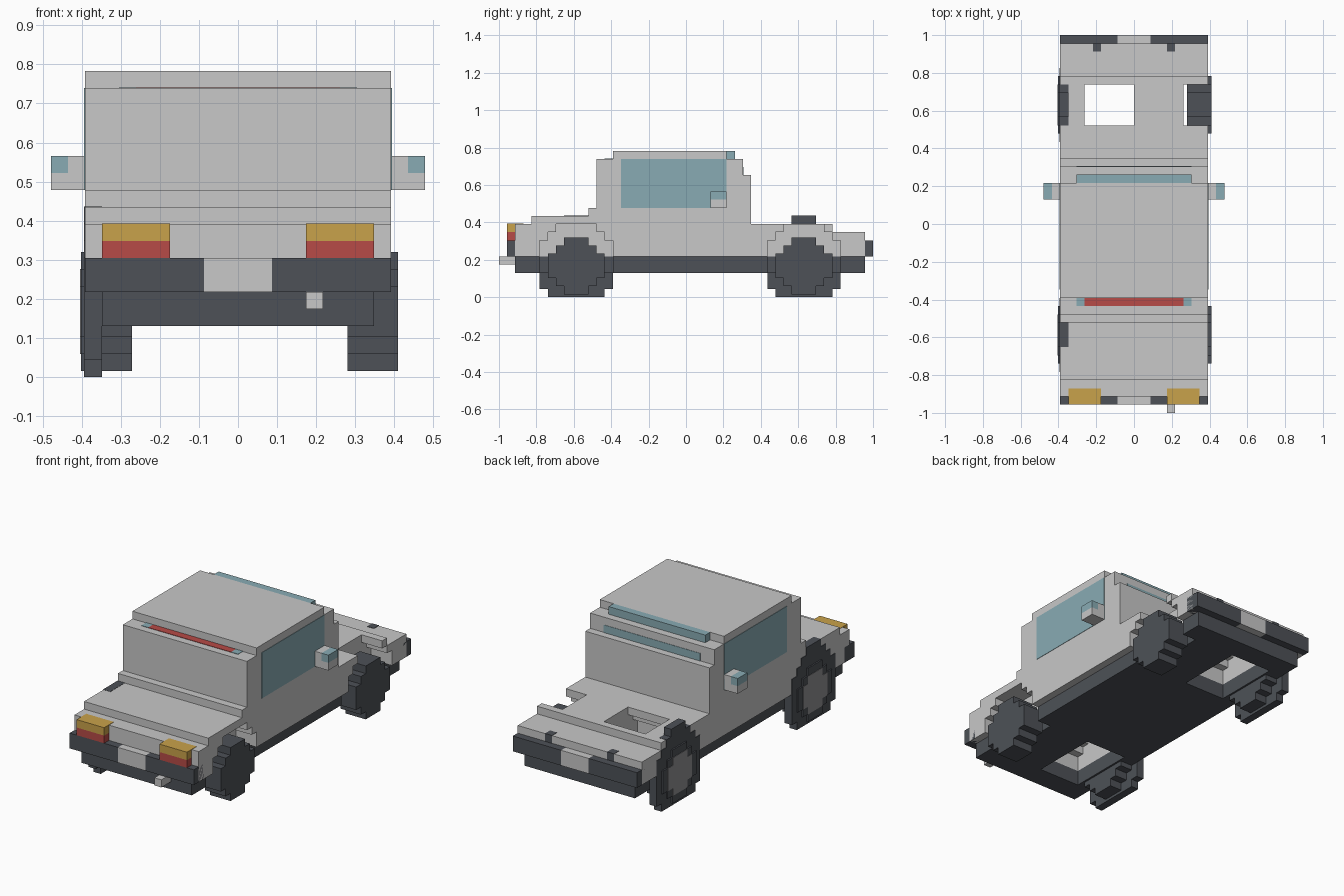
import bpy, bmesh

if "Cube" in bpy.data.objects:
    bpy.data.objects.remove(bpy.data.objects["Cube"])

V = 1 / 23  # one block; all sizes below are in blocks


def material(name, rgb):
    m = bpy.data.materials.new(name)
    m.diffuse_color = (*rgb, 1)
    m.use_nodes = True
    m.node_tree.nodes["Principled BSDF"].inputs["Base Color"].default_value = m.diffuse_color
    return m


GREY = material("light grey paint", (0.578, 0.578, 0.578))
DARK = material("dark rubber", (0.075, 0.083, 0.096))
BLUE = material("blue glass", (0.25, 0.41, 0.456))
RED = material("red lamp", (0.474, 0.07, 0.063))
GOLD = material("amber lamp", (0.584, 0.361, 0.069))
STEEL = material("mid grey hub", (0.28, 0.28, 0.29))


def prism(name, pts, x0, x1, mat):
    """Extrude a (y, z) outline from x0 to x1."""
    bm = bmesh.new()
    face = bm.faces.new([bm.verts.new((x0 * V, y * V, z * V)) for y, z in pts])
    ext = bmesh.ops.extrude_face_region(bm, geom=[face])["geom"]
    moved = [g for g in ext if isinstance(g, bmesh.types.BMVert)]
    bmesh.ops.translate(bm, verts=moved, vec=((x1 - x0) * V, 0, 0))
    bmesh.ops.recalc_face_normals(bm, faces=bm.faces)
    mesh = bpy.data.meshes.new(name)
    bm.to_mesh(mesh)
    bm.free()
    ob = bpy.data.objects.new(name, mesh)
    bpy.context.collection.objects.link(ob)
    mesh.materials.append(mat)
    return ob


def box(name, x, y, z, mat):
    return prism(name, [(y[0], z[0]), (y[1], z[0]), (y[1], z[1]), (y[0], z[1])],
                 x[0], x[1], mat)


def stepped(cy, rows):
    """Stepped outline around cy from (half width, z low, z high) rows."""
    right = []
    for w, z0, z1 in rows:
        right += [(cy + w, z0), (cy + w, z1)]
    return right + [(2 * cy - y, z) for y, z in reversed(right)]


def disc(cy, z0, widths):
    return stepped(cy, [(w / 2, z0 + i, z0 + i + 1) for i, w in enumerate(widths)])


# Body shell and chassis
steps = [(-21, -19, 9), (-19, -12, 10), (-12, -11, 11), (-11, -9, 17), (-9, 5, 18),
         (5, 7, 17), (7, 8, 15), (8, 18, 9), (18, 22, 8)]
outline = [(-21, 5)]
for a, b, h in steps:
    outline += [(a, h), (b, h)]
outline.append((22, 5))
body = prism("body", outline, -9, 9, GREY)
chassis = box("chassis", (-8, 8), (-21, 22), (3, 5), DARK)

# Wheel wells cut from body and chassis
for end, cy, top in (("rear", -13.5, 9), ("front", 14.5, 9.5)):
    rows = [(4.5, -1, 7), (3.5, 7, 8), (2.5, 8, top)]
    for x0, x1 in ((6, 9.5), (-6, 0)):
        cutter = prism(end + "_well_cutter", stepped(cy, rows), x0, x1, GREY)
        cutter.hide_render = True
        cutter.hide_viewport = True
        for ob in (body, chassis):
            mod = ob.modifiers.new("well", "BOOLEAN")
            mod.operation = "DIFFERENCE"
            mod.solver = "EXACT"
            mod.object = cutter

# Wheels, with the large tyre and hub on the -x side
for end, cy in (("rear", -13.5), ("front", 14.5)):
    wheel = disc(cy, 0.35, [3, 5, 7, 7, 7, 5, 3])
    prism(end + "_wheel_right", wheel, 6.45, 9.42, DARK)
    prism(end + "_wheel_left", wheel, -9.25, -6.25, DARK)
    tyre = disc(cy, 0.03, [7, 9, 9, 9, 9, 9, 9, 7, 5, 3])
    tyre = [(y, 0 if z < 0.1 else z) for y, z in tyre]
    prism(end + "_tyre_left", tyre, -9.06, -8, DARK)
    prism(end + "_hub_left", disc(cy, 1.35, [3, 5, 5, 5, 3]), -9.3, -9.2, STEEL)

# Bumpers with a pale centre plate
for end, y in (("rear", (-22, -20)), ("front", (21, 23))):
    for x in ((-9, -2), (2, 9)):
        box(end + "_bumper", x, y, (5, 7), DARK)
    box(end + "_bumper_centre", (-2, 2), y, (5, 7), GREY)

# Parts repeated on both sides
for s in (-1, 1):
    box("tail_lamp_red", (4 * s, 8 * s), (-22, -20), (7, 8), RED)
    box("tail_lamp_amber", (4 * s, 8 * s), (-22, -20), (8, 9.04), GOLD)
    box("side_window", (8.95 * s, 9.05 * s), (-8, 5), (11, 17), BLUE)
    box("mirror_arm", (9 * s, 10 * s), (3, 5), (11, 13), GREY)
    box("mirror_base", (10 * s, 11 * s), (3, 5), (11, 12), GREY)
    box("mirror_glass", (10 * s, 11 * s), (3, 5), (12, 13), BLUE)
    box("bonnet_catch", (4 * s, 5 * s), (21, 22.04), (7, 8.04), DARK)
    box("rear_glass_end", (6 * s, 7 * s), (-10, -9), (16.95, 17.05), BLUE)

# Windscreen, rear strip and exhaust
box("windscreen_top", (-7, 7), (5, 6), (17, 18), BLUE)
box("windscreen_strip", (-7, 7), (6.95, 7.05), (15, 16), BLUE)
box("rear_brake_strip", (-6, 6), (-10, -9), (16.95, 17.05), RED)
box("exhaust", (4, 5), (-23, -21), (4, 5), GREY)
